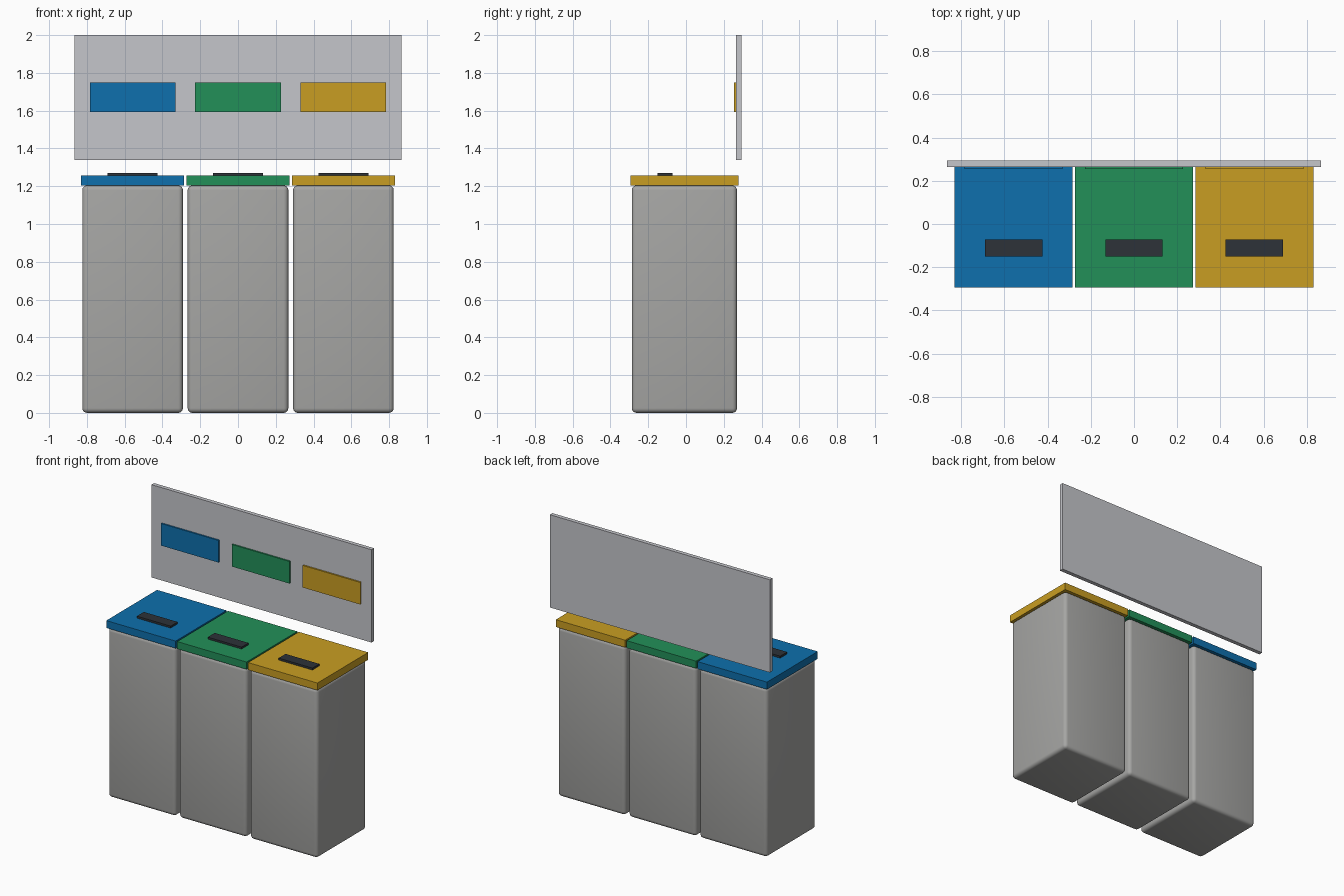
import bpy, bmesh

if "Cube" in bpy.data.objects:
    bpy.data.objects.remove(bpy.data.objects["Cube"])


def material(name, rgb):
    """Flat colour from sRGB 0-255 values."""
    m = bpy.data.materials.new(name)
    lin = [((c / 255 + 0.055) / 1.055) ** 2.4 if c > 10 else c / 255 / 12.92 for c in rgb]
    m.diffuse_color = (*lin, 1)
    m.use_nodes = True
    m.node_tree.nodes["Principled BSDF"].inputs["Base Color"].default_value = m.diffuse_color
    return m


def box(name, mat, x, y, z, bevel=0.0):
    """Box from (min, max) ranges, optionally with rounded edges."""
    bm = bmesh.new()
    bmesh.ops.create_cube(bm, size=1)
    for v in bm.verts:
        v.co = [r[0] if c < 0 else r[1] for c, r in zip(v.co, (x, y, z))]
    if bevel:
        bmesh.ops.bevel(bm, geom=bm.edges[:], offset=bevel, segments=4,
                        profile=0.5, affect='EDGES')
        for f in bm.faces:
            f.smooth = True
    me = bpy.data.meshes.new(name)
    bm.to_mesh(me)
    bm.free()
    me.materials.append(mat)
    ob = bpy.data.objects.new(name, me)
    bpy.context.collection.objects.link(ob)
    return ob


body_grey = material("body grey", (166, 166, 164))
panel_grey = material("panel grey", (197, 198, 203))
slot_dark = material("slot dark", (45, 50, 56))
colours = {
    "blue": material("blue", (14, 112, 173)),
    "green": material("green", (34, 144, 89)),
    "yellow": material("yellow", (201, 158, 34)),
}

# Three bins, each with a coloured lid, dark slot and matching sign plate
for i, (name, mat) in enumerate(colours.items()):
    cx = (i - 1) * 0.558

    def span(w):
        return (cx - w / 2, cx + w / 2)

    box(name + "_bin_body", body_grey, span(0.533), (-0.287, 0.27), (0, 1.204), 0.025)
    box(name + "_bin_lid", mat, span(0.546), (-0.294, 0.277), (1.204, 1.256))
    box(name + "_lid_slot", slot_dark, span(0.266), (-0.15, -0.072), (1.25, 1.27))
    box(name + "_sign", mat, span(0.453), (0.254, 0.268), (1.593, 1.75))

# Backboard floating behind the bins
box("sign_board", panel_grey, (-0.866, 0.866), (0.265, 0.294), (1.34, 2.0))
